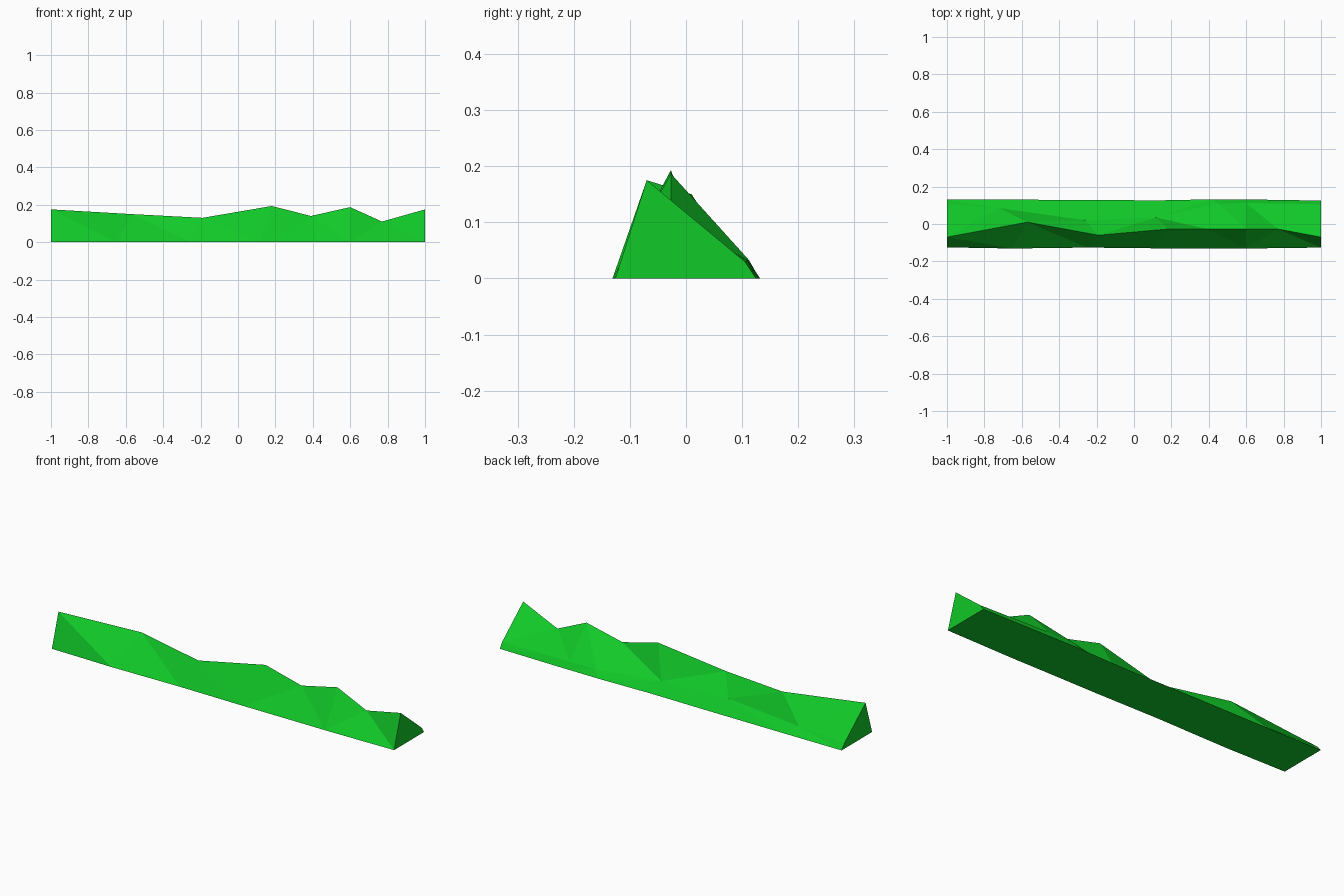
import bpy, bmesh

if "Cube" in bpy.data.objects:
    bpy.data.objects.remove(bpy.data.objects["Cube"])

# Single grass colour
grass = bpy.data.materials.new("grass green")
grass.diffuse_color = (0.0055, 0.58, 0.021, 1)
grass.use_nodes = True
grass.node_tree.nodes["Principled BSDF"].inputs["Base Color"].default_value = grass.diffuse_color

# Four rails running along the ridge, as (x, y, z)
crest = [(-1, -.07, .175), (-.57, .01, .15), (-.19, -.06, .13), (.18, -.027, .193),
         (.39, -.027, .14), (.6, -.027, .187), (.77, -.027, .11), (1, -.07, .175)]
ledge = [(-1, .105, .03), (-.72, .085, .035), (-.26, .02, .035), (.12, .035, .03),
         (.45, .11, .034), (.6, .112, .033), (.77, .11, .032), (1, .105, .03)]
base_x = [-1, -.65, -.25, .12, .42, .6, .77, 1]
back_y = [.13, .13, .129, .126, .132, .131, .129, .125]
front_y = [-.125, -.131, -.126, -.13, -.13, -.131, -.129, -.126]
back = [(x, y, 0) for x, y in zip(base_x, back_y)]
front = [(x, y, 0) for x, y in zip(base_x, front_y)]

# Loft the rails into a closed strip of hills
bm = bmesh.new()
rails = [[bm.verts.new(p) for p in rail] for rail in (front, crest, ledge, back)]
for r in range(4):
    a, b = rails[r], rails[(r + 1) % 4]
    for i in range(len(a) - 1):
        bm.faces.new((a[i], a[i + 1], b[i + 1], b[i]))
# Flat end caps
for end in (0, -1):
    bm.faces.new([rail[end] for rail in rails])
bmesh.ops.triangulate(bm, faces=bm.faces[:])
bmesh.ops.recalc_face_normals(bm, faces=bm.faces[:])

mesh = bpy.data.meshes.new("hill_ridge")
bm.to_mesh(mesh)
bm.free()
mesh.materials.append(grass)
hill = bpy.data.objects.new("hill_ridge", mesh)
bpy.context.collection.objects.link(hill)
